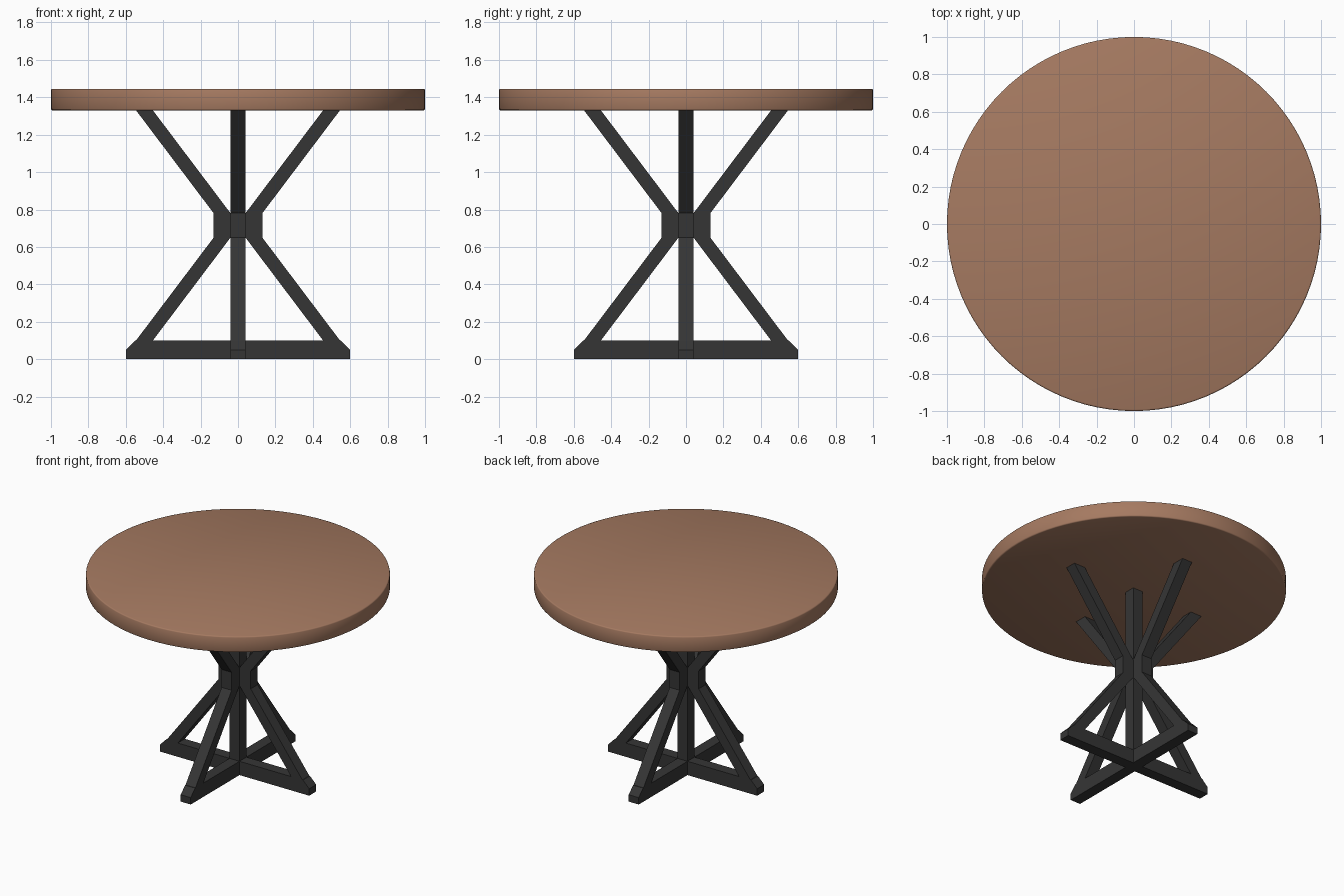
import bpy, bmesh, math
from mathutils import Matrix

if "Cube" in bpy.data.objects:
    bpy.data.objects.remove(bpy.data.objects["Cube"])


def material(name, color):
    m = bpy.data.materials.new(name)
    m.diffuse_color = (*color, 1)
    m.use_nodes = True
    m.node_tree.nodes["Principled BSDF"].inputs["Base Color"].default_value = m.diffuse_color
    return m


WOOD = material("brown wood", (0.38, 0.195, 0.12))
METAL = material("charcoal", (0.036, 0.036, 0.036))
HALF = 0.04          # half width of every bar
TOP_Z = 1.33         # underside of the tabletop


def finish(name, bm, mat):
    bmesh.ops.recalc_face_normals(bm, faces=bm.faces)
    me = bpy.data.meshes.new(name)
    bm.to_mesh(me)
    bm.free()
    me.materials.append(mat)
    ob = bpy.data.objects.new(name, me)
    bpy.context.collection.objects.link(ob)
    return ob


def extruded_bar(name, profile, angle):
    """Extrude an x-z profile across the bar width, then turn it about z."""
    bm = bmesh.new()
    face = bm.faces.new([bm.verts.new((x, -HALF, z)) for x, z in profile])
    ext = bmesh.ops.extrude_face_region(bm, geom=[face])
    moved = [v for v in ext["geom"] if isinstance(v, bmesh.types.BMVert)]
    bmesh.ops.translate(bm, verts=moved, vec=(0, 2 * HALF, 0))
    bmesh.ops.rotate(bm, verts=bm.verts, matrix=Matrix.Rotation(angle, 3, 'Z'))
    return finish(name, bm, METAL)


# Round tabletop with softened rims
bm = bmesh.new()
bmesh.ops.create_cone(bm, cap_ends=True, segments=96, radius1=1, radius2=1, depth=0.115,
                      matrix=Matrix.Translation((0, 0, TOP_Z + 0.0575)))
rims = [e for e in bm.edges if abs(e.verts[0].co.z - e.verts[1].co.z) < 1e-5]
bmesh.ops.bevel(bm, geom=rims, offset=0.008, segments=2, profile=0.5, affect='EDGES')
top = finish("tabletop", bm, WOOD)
bpy.context.view_layer.objects.active = top
top.select_set(True)
bpy.ops.object.shade_smooth_by_angle(angle=math.radians(50))

# Centre post
post = [(-HALF, 0.05), (HALF, 0.05), (HALF, TOP_Z), (-HALF, TOP_Z)]
extruded_bar("centre_post", post, 0)

# Crossed floor beams with chamfered ends
beam = [(-0.6, 0), (0.6, 0), (0.6, 0.05), (0.55, 0.10), (-0.55, 0.10), (-0.6, 0.05)]
for i in range(2):
    extruded_bar(f"floor_beam_{i + 1}", beam, i * math.pi / 2)

# Four bent legs leaning in to the post and out again
leg = [(0.455, 0.10), (0.545, 0.10), (0.13, 0.65), (0.13, 0.78), (0.545, TOP_Z),
       (0.455, TOP_Z), (0.04, 0.78), (0.04, 0.65)]
for i, side in enumerate(("right", "back", "left", "front")):
    extruded_bar(f"{side}_leg", leg, i * math.pi / 2)
